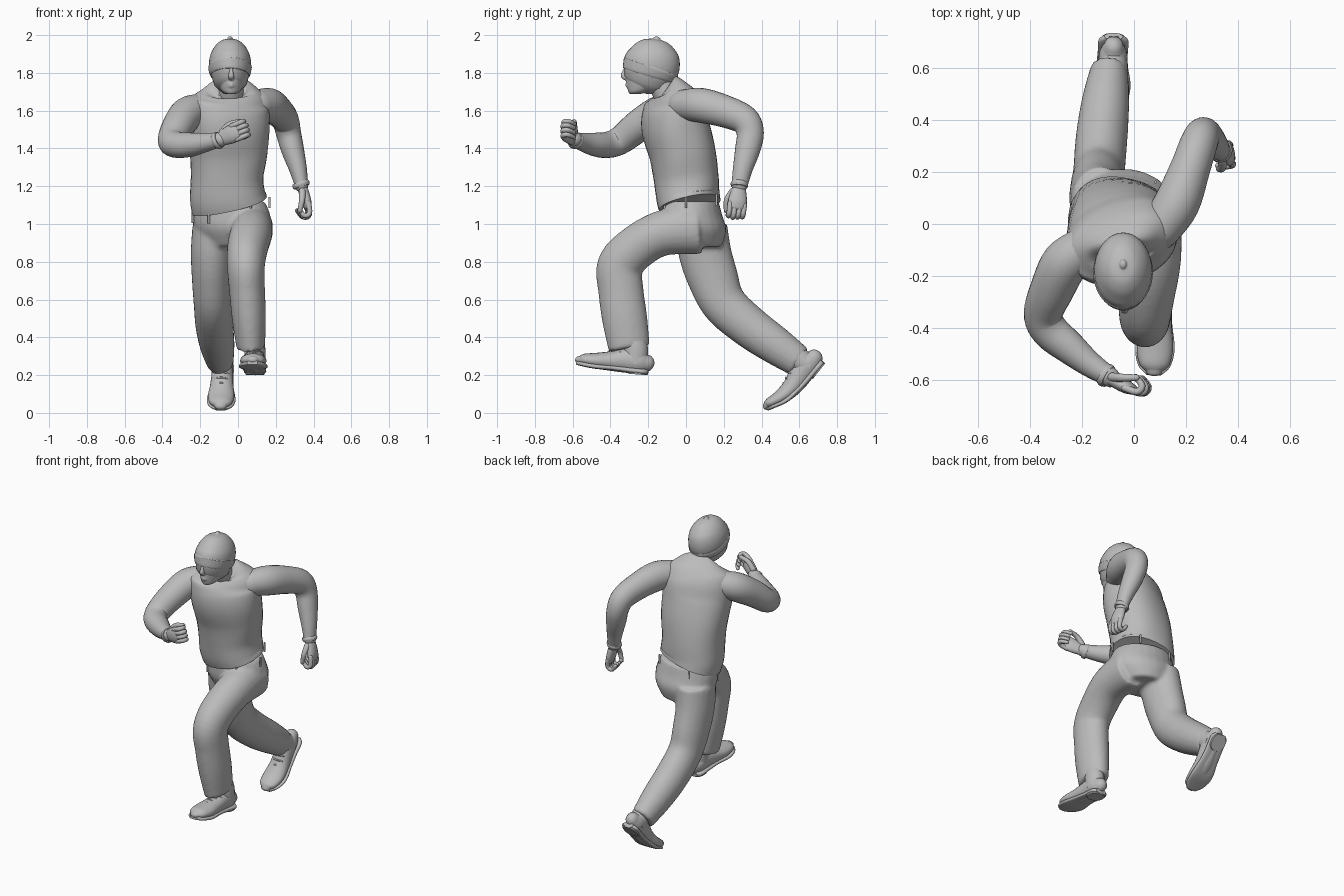
import bpy, bmesh, math
from mathutils import Vector, Matrix

cube = bpy.data.objects.get("Cube")
if cube:
    bpy.data.objects.remove(cube, do_unlink=True)

grey = bpy.data.materials.new("plain_grey")
grey.use_nodes = True
grey.diffuse_color = (0.5, 0.5, 0.5, 1)
bsdf = grey.node_tree.nodes["Principled BSDF"]
bsdf.inputs["Base Color"].default_value = (0.5, 0.5, 0.5, 1)
bsdf.inputs["Roughness"].default_value = 0.8

X, Y, Z = Vector((1, 0, 0)), Vector((0, 1, 0)), Vector((0, 0, 1))


def spline(stations, steps):
    """Catmull-Rom samples through stations of (x, y, z, radius_a, radius_b, twist)."""
    pts = [list(s) + [0] * (6 - len(s)) for s in stations]
    pts = [pts[0]] + pts + [pts[-1]]
    out = []
    for i in range(1, len(pts) - 2):
        for k in range(steps):
            t = k / steps
            out.append([0.5 * (2 * b + (c - a) * t + (2 * a - 5 * b + 4 * c - d) * t ** 2
                               + (3 * b - a - 3 * c + d) * t ** 3)
                        for a, b, c, d in zip(*pts[i - 1:i + 3])])
    out.append(pts[-1])
    return out


def tube(bm, stations, steps=5, sides=24, ref=X, normal=None, power=1.0, rounded=False):
    """Sweep an elliptical section along a path and close both ends."""
    path = spline(stations, steps)
    centres = [Vector(p[:3]) for p in path]
    last = len(path) - 1
    rings = []
    for i, p in enumerate(path):
        t = normal or (centres[min(i + 1, last)] - centres[max(i - 1, 0)]).normalized()
        side = Matrix.Rotation(math.radians(p[5]), 3, 'Z') @ ref
        u = (side - t * side.dot(t)).normalized()
        v = t.cross(u)
        sections = [(centres[i], 1.0)]
        if rounded and i in (0, last):
            sign, r = (-1 if i == 0 else 1), min(p[3], p[4])
            domes = [(centres[i] + t * (sign * r * math.sin(a)), math.cos(a)) for a in (0.5, 1.0, 1.4)]
            sections = domes[::-1] + sections if i == 0 else sections + domes
        for c, scale in sections:
            ring = []
            for k in range(sides):
                a = 2 * math.pi * k / sides
                ca, sa = math.cos(a), math.sin(a)
                ca = math.copysign(abs(ca) ** power, ca)
                sa = math.copysign(abs(sa) ** power, sa)
                ring.append(bm.verts.new(c + u * (p[3] * scale * ca) + v * (p[4] * scale * sa)))
            rings.append(ring)
    for a, b in zip(rings, rings[1:]):
        for k in range(sides):
            j = (k + 1) % sides
            bm.faces.new((a[k], a[j], b[j], b[k]))
    for ring in (rings[0][::-1], rings[-1]):
        cap = bm.faces.new(ring)
        if not rounded:
            for e in cap.edges:
                e.smooth = False


def finish(bm, name, voxel=None, smooth=4, matrix=None):
    bmesh.ops.recalc_face_normals(bm, faces=bm.faces)
    for f in bm.faces:
        f.smooth = True
    mesh = bpy.data.meshes.new(name)
    bm.to_mesh(mesh)
    bm.free()
    if matrix:
        mesh.transform(matrix)
    mesh.materials.append(grey)
    ob = bpy.data.objects.new(name, mesh)
    bpy.context.scene.collection.objects.link(ob)
    if voxel:
        rm = ob.modifiers.new("blend", 'REMESH')
        rm.mode, rm.voxel_size, rm.use_smooth_shade = 'VOXEL', voxel, True
        sm = ob.modifiers.new("soften", 'SMOOTH')
        sm.factor, sm.iterations = 0.5, smooth
    return ob


def part(name, *tubes, voxel=None, smooth=4, **options):
    bm = bmesh.new()
    for stations in tubes:
        tube(bm, stations, **options)
    return finish(bm, name, voxel, smooth)


# Vest, twisted against the hips
part("vest", [(-.045, .02, 1.10, .203, .163, -8), (-.055, .01, 1.15, .2, .168, -4),
              (-.058, .0, 1.25, .192, .172, 3), (-.05, -.02, 1.38, .205, .172, 12),
              (-.047, -.055, 1.51, .215, .17, 20), (-.05, -.065, 1.61, .217, .15, 22),
              (-.045, -.075, 1.67, .2, .118, 22), (-.042, -.09, 1.71, .145, .085, 20),
              (-.04, -.105, 1.724, .085, .072, 15)], sides=36, power=0.88)

# Trousers: hips and both legs blended together
bm = bmesh.new()
tube(bm, [(-.045, .025, 1.12, .187, .148, -8), (-.035, .03, 1.05, .207, .16, -8),
          (-.03, .045, .97, .2, .168, -8), (-.03, .06, .88, .14, .13, -4)], normal=Z)
tube(bm, [(.075, .07, .98, .11, .14), (.07, -.13, .95, .112, .12), (.05, -.27, .87, .108, .118),
          (.042, -.35, .775, .1, .122), (.048, -.345, .65, .095, .12),
          (.058, -.325, .5, .09, .12), (.068, -.3, .34, .075, .11)])
tube(bm, [(-.13, .08, .98, .112, .14), (-.14, .1, .85, .11, .14), (-.14, .14, .72, .105, .135),
          (-.135, .2, .58, .1, .12), (-.125, .33, .46, .1, .112),
          (-.11, .47, .36, .092, .102), (-.095, .6, .27, .072, .084)])
finish(bm, "trousers", voxel=0.012, smooth=5)

# Belt loops around the waist
bm = bmesh.new()
for angle in (-125, -60, -10, 55, 120, 190):
    a = math.radians(angle)
    x, y = -.036 + .206 * math.cos(a), .028 + .163 * math.sin(a)
    z = 1.08 + .04 * math.cos(a) + .03 * math.sin(a)
    tube(bm, [(x, y, z - .03, .006, .006), (x, y, z + .03, .006, .006)], steps=1, sides=8)
finish(bm, "belt_loops")

# Arms
part("left_arm", [(.1, -.02, 1.63, .08, .08), (.165, .08, 1.628, .088, .092),
                  (.215, .21, 1.595, .078, .085), (.25, .31, 1.55, .072, .078),
                  (.268, .34, 1.48, .066, .072), (.29, .325, 1.39, .06, .066),
                  (.318, .3, 1.29, .047, .052), (.337, .282, 1.2, .034, .042)], rounded=True)
part("right_arm", [(-.19, -.09, 1.61, .08, .08), (-.265, -.15, 1.585, .09, .09),
                   (-.315, -.25, 1.52, .085, .085), (-.35, -.345, 1.445, .075, .075),
                   (-.325, -.41, 1.42, .072, .07), (-.25, -.475, 1.42, .064, .064),
                   (-.17, -.54, 1.432, .05, .05), (-.09, -.592, 1.447, .038, .038)], rounded=True)


# Hands: palm, curled fingers, thumb and wrist cuff
def hand(name, wrist, direction, palm):
    d = Vector(direction).normalized()
    n = Vector(palm)
    n = (n - d * n.dot(d)).normalized()
    s = n.cross(d) if name.startswith("left") else d.cross(n)
    w = Vector(wrist)

    def at(along, across, inward, r, flat=None):
        return (*(w + d * along + s * across + n * inward), r, flat or r)

    bm = bmesh.new()
    tube(bm, [at(-.01, 0, 0, .03, .026), at(.04, 0, 0, .043, .027),
              at(.085, 0, .002, .05, .026), at(.115, 0, .005, .046, .02)], ref=s, sides=16, rounded=True)
    for k in range(4):
        x, reach = (k - 1.5) * .025, .158 - .005 * abs(k - 2)
        tube(bm, [at(.1, x, 0, .0145), at(reach, x, .012, .014), at(reach + .005, x, .042, .013),
                  at(reach - .035, x, .058, .012)], steps=4, ref=s, sides=10, rounded=True)
    tube(bm, [at(.03, .03, .01, .019), at(.075, .054, .03, .016), at(.125, .048, .058, .013)],
         steps=4, ref=s, sides=10, rounded=True)
    finish(bm, name)
    part(name.replace("hand", "cuff"), [at(-.022, 0, 0, .043, .043), at(-.01, 0, 0, .047, .047),
                                        at(.004, 0, 0, .043, .043)], ref=s)


hand("left_hand", (.337, .282, 1.2), (.32, -.1, -.95), (-1, -.15, -.2))
hand("right_hand", (-.1, -.588, 1.445), (.8, -.48, .38), (.45, .85, .1))

# Head: skull, neck, nose, brow, lips and ears blended together
bm = bmesh.new()
mid = -.036
tube(bm, [(mid, -.272, 1.688, .022, .026), (mid, -.25, 1.7, .045, .056), (mid, -.215, 1.73, .064, .097),
          (mid, -.2, 1.77, .076, .116), (mid, -.192, 1.82, .083, .125), (mid, -.19, 1.87, .088, .122),
          (mid, -.185, 1.93, .07, .095)], normal=Z, sides=32)
tube(bm, [(-.04, -.06, 1.63, .08, .085), (-.037, -.115, 1.71, .066, .07), (mid, -.15, 1.79, .062, .066)])
tube(bm, [(mid, -.312, 1.838, .009, .009), (mid, -.327, 1.805, .011, .012),
          (mid, -.332, 1.783, .016, .014), (mid, -.316, 1.768, .013, .01)], rounded=True)
for z in (1.731, 1.742):
    tube(bm, [(mid - .026, -.299, z - .001, .004, .004), (mid, -.315, z, .007, .006),
              (mid + .026, -.299, z - .001, .004, .004)], ref=Z, rounded=True)
for s in (-1, 1):
    tube(bm, [(mid + s * .012, -.316, 1.839, .008, .008), (mid + s * .04, -.309, 1.844, .009, .009),
              (mid + s * .065, -.283, 1.838, .008, .008)], ref=Z, rounded=True)
    tube(bm, [(mid + s * .08, -.185, 1.77, .01, .014), (mid + s * .09, -.18, 1.8, .012, .022),
              (mid + s * .09, -.175, 1.83, .01, .02)], rounded=True)
finish(bm, "head", voxel=0.006, smooth=3)
for s, name in ((-1, "right_eye"), (1, "left_eye")):
    part(name, [(mid + s * .022, -.308, 1.819, .006, .006), (mid + s * .033, -.306, 1.82, .009, .009),
                (mid + s * .044, -.299, 1.819, .006, .006)], ref=Z, sides=12, rounded=True)

# Knitted cap with a folded band
part("cap", [(-.041, -.2, 1.79, .1, .136), (-.042, -.184, 1.835, .111, .149),
             (-.042, -.171, 1.885, .107, .141), (-.042, -.163, 1.932, .086, .112),
             (-.042, -.157, 1.966, .052, .068), (-.042, -.155, 1.978, .015, .02)], sides=36, rounded=True)
part("cap_band", [(-.041, -.202, 1.785, .1, .136), (-.041, -.198, 1.797, .108, .144),
                  (-.042, -.187, 1.825, .115, .152), (-.042, -.183, 1.836, .112, .15)], sides=36)


# Shoes: built along +Y with the sole on z = 0, then posed
def shoe(name, heel, forward, up, bend):
    f = Vector(forward).normalized()
    side = f.cross(Vector(up)).normalized()
    u = side.cross(f)
    pose = Matrix.Translation(heel) @ Matrix((side, f, u)).transposed().to_4x4()

    def lift(rows):
        return [(0, y, z + bend * max(0, y - .24), a, b) for y, z, a, b in rows]

    bm = bmesh.new()
    tube(bm, lift([(.012, .06, .04, .045), (.05, .068, .054, .066), (.12, .066, .056, .066),
                   (.2, .056, .062, .052), (.28, .046, .07, .042), (.345, .038, .058, .032),
                   (.372, .032, .032, .02)]), normal=Y, rounded=True)
    tube(bm, [(0, .07, .05, .055, .06), (0, .076, .12, .056, .066), (0, .085, .17, .052, .06)])
    finish(bm, name, matrix=pose)
    bm = bmesh.new()
    tube(bm, lift([(.002, .014, .035, .013), (.03, .014, .058, .014), (.1, .016, .058, .014),
                   (.18, .02, .062, .013), (.28, .016, .076, .013), (.35, .014, .062, .012),
                   (.386, .014, .028, .01)]), normal=Y, power=0.6)
    tube(bm, [(0, .055, -.004, .05, .052), (0, .055, .016, .056, .056)], steps=1, power=0.8)
    finish(bm, name.replace("shoe", "sole"), matrix=pose)
    bm = bmesh.new()
    for k in range(4):
        y, z = .155 + .03 * k, .122 - .009 * k
        tube(bm, [(-.035, y, z - .016, .005, .005), (0, y + .006, z, .005, .005),
                  (.035, y, z - .016, .005, .005)], ref=Z, sides=8, rounded=True)
    finish(bm, name.replace("shoe", "laces"), matrix=pose)


shoe("left_shoe", (.092, -.2, .203), (-.04, -.99, .08), Z, .12)
shoe("right_shoe", (-.078, .735, .266), (-.04, -.62, -.78), (0, -.78, .62), .5)
